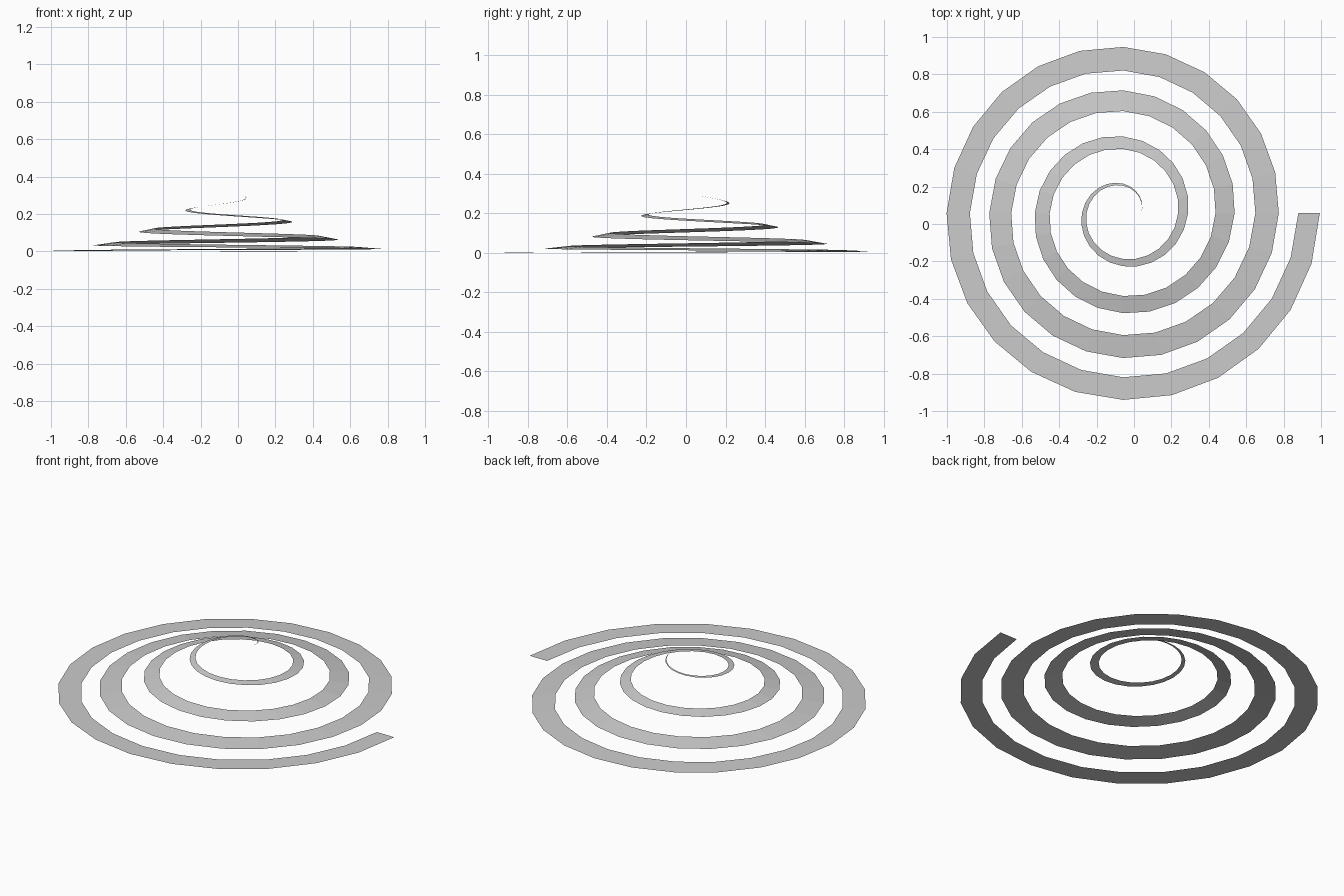
import bpy, bmesh
from math import sin, cos, pi

if "Cube" in bpy.data.objects:
    bpy.data.objects.remove(bpy.data.objects["Cube"])

TURNS, STEPS = 4, 24          # turns and facets per turn
CX, CY = -0.058, 0.058        # spiral axis
HEIGHT = 0.293


def rim_points(t):
    """Inner and outer ribbon edge after t turns."""
    mid = 0.096 + 0.2245 * t
    half = 0.063 * sin(pi / 2 * t / 3.2) ** 1.15
    z = HEIGHT * (1 - t / TURNS) ** 2
    tilt = 0.01 * sin(pi * t / TURNS) ** 2
    a = 2 * pi * t
    return [(CX + r * cos(a), CY + r * sin(a), max(0, h))
            for r, h in ((mid - half, z + tilt), (mid + half, z - tilt))]


# Tapered spiral ribbon, from the raised pointed tip down to the wide outer end
bm = bmesh.new()
prev = [bm.verts.new(rim_points(0)[0])]
for i in range(1, TURNS * STEPS + 1):
    cur = [bm.verts.new(p) for p in rim_points(i / STEPS)]
    if len(prev) == 1:
        bm.faces.new((prev[0], cur[1], cur[0]))
    else:
        bm.faces.new((prev[0], prev[1], cur[1], cur[0]))
    prev = cur

mesh = bpy.data.meshes.new("spiral_ribbon")
bm.to_mesh(mesh)
bm.free()
bpy.context.collection.objects.link(bpy.data.objects.new("spiral_ribbon", mesh))
